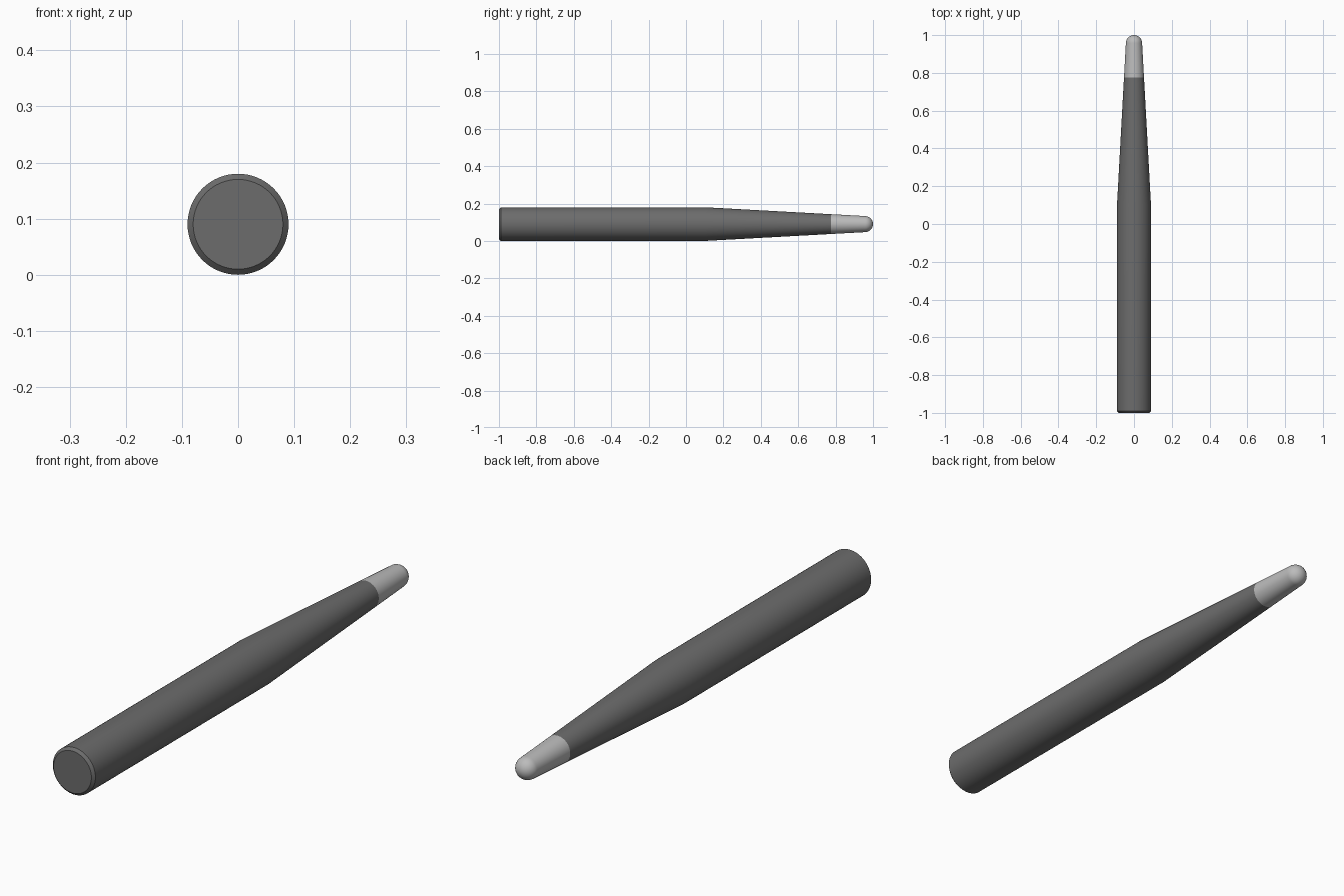
import bpy, bmesh, math

if "Cube" in bpy.data.objects:
    bpy.data.objects.remove(bpy.data.objects["Cube"])

SEGMENTS = 64
AXIS_Z = 0.09


def grey(name, value):
    mat = bpy.data.materials.new(name)
    mat.diffuse_color = (value, value, value, 1)
    mat.use_nodes = True
    mat.node_tree.nodes["Principled BSDF"].inputs["Base Color"].default_value = mat.diffuse_color
    return mat


def lathe(name, profile, mat):
    """Spin (radius, y) points around the y axis; radius 0 closes the end."""
    bm = bmesh.new()
    rings = []
    for r, y in profile:
        n = 1 if r == 0 else SEGMENTS
        rings.append([bm.verts.new((r * math.cos(2 * math.pi * i / SEGMENTS), y,
                                    r * math.sin(2 * math.pi * i / SEGMENTS)))
                      for i in range(n)])
    for a, b in zip(rings, rings[1:]):
        for i in range(SEGMENTS):
            j = (i + 1) % SEGMENTS
            if len(b) == 1:
                bm.faces.new((a[i], a[j], b[0]))
            else:
                bm.faces.new((a[i], a[j], b[j], b[i]))
    if len(rings[0]) > 1:
        bm.faces.new(rings[0])
    if len(rings[-1]) > 1:
        bm.faces.new(rings[-1])
    bmesh.ops.recalc_face_normals(bm, faces=bm.faces)
    mesh = bpy.data.meshes.new(name)
    bm.to_mesh(mesh)
    bm.free()
    obj = bpy.data.objects.new(name, mesh)
    obj.location.z = AXIS_Z
    mesh.materials.append(mat)
    bpy.context.collection.objects.link(obj)
    bpy.ops.object.select_all(action='DESELECT')
    obj.select_set(True)
    bpy.context.view_layer.objects.active = obj
    bpy.ops.object.shade_smooth_by_angle(angle=math.radians(30))
    return obj


# Straight handle with chamfered butt, tapering toward the tip
lathe("tapered_body",
      [(0.08, -1.0), (0.09, -0.99), (0.09, 0.1), (0.053, 0.775)],
      grey("dark_grey", 0.15))

# Lighter tip with a rounded nose
R = 0.043
STEPS = 12
nose = [(R * math.cos(a), 1 - R + R * math.sin(a))
        for a in (math.pi / 2 * k / STEPS for k in range(STEPS))]
lathe("rounded_tip", [(0.053, 0.775)] + nose + [(0, 1.0)],
      grey("light_grey", 0.5))
